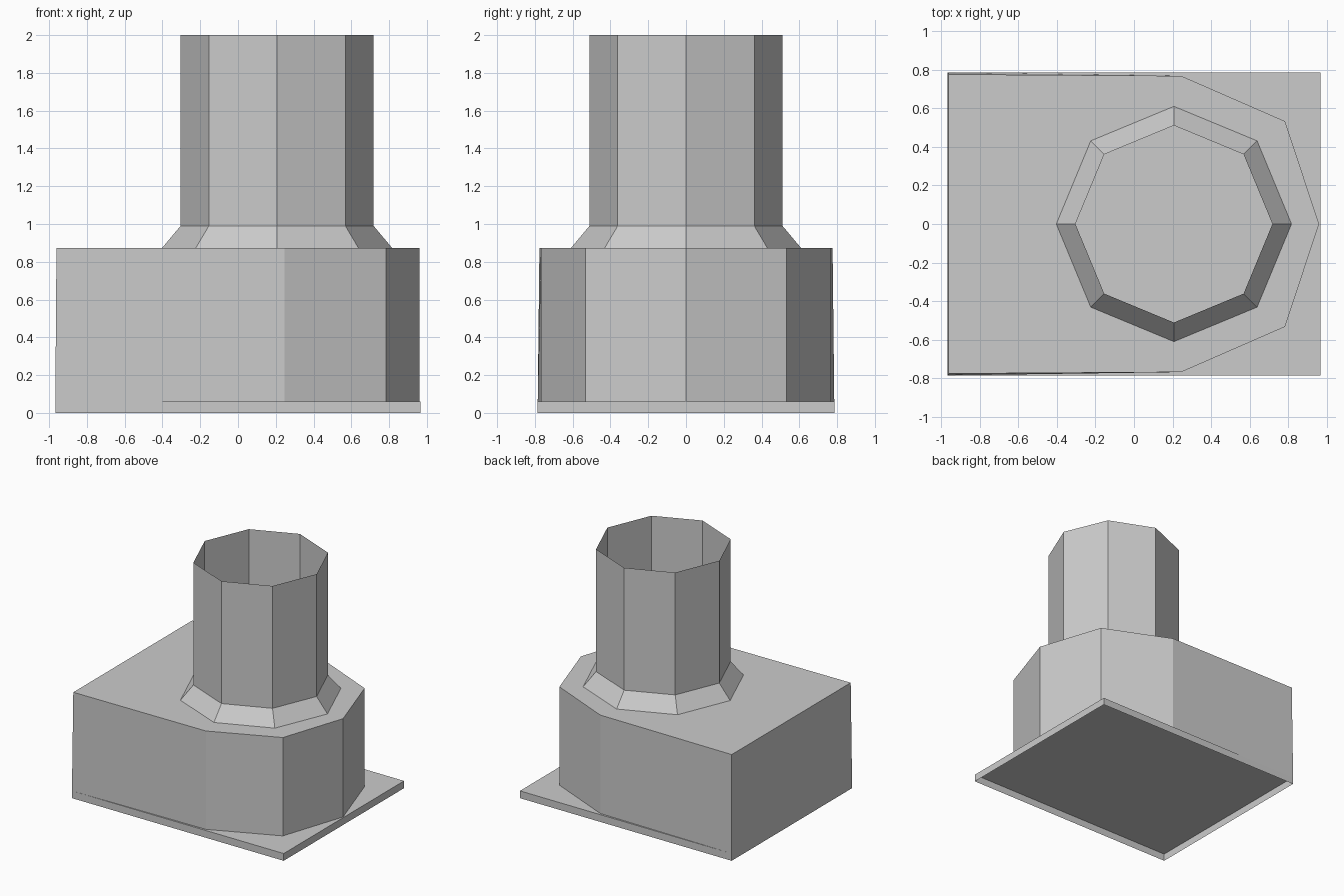
import bpy, bmesh, math

if "Cube" in bpy.data.objects:
    bpy.data.objects.remove(bpy.data.objects["Cube"])

grey = bpy.data.materials.new("plain grey")
grey.diffuse_color = (0.6, 0.6, 0.6, 1)
grey.use_nodes = True
grey.node_tree.nodes["Principled BSDF"].inputs["Base Color"].default_value = grey.diffuse_color


def loft(name, rings, cap_top=True):
    """Skin a stack of matching rings, open below, optionally closed on top."""
    bm = bmesh.new()
    loops = [[bm.verts.new(p) for p in ring] for ring in rings]
    n = len(loops[0])
    for low, high in zip(loops, loops[1:]):
        for i in range(n):
            j = (i + 1) % n
            bm.faces.new((low[i], low[j], high[j], high[i]))
    if cap_top:
        bm.faces.new(loops[-1])
    mesh = bpy.data.meshes.new(name)
    bm.to_mesh(mesh)
    bm.free()
    mesh.materials.append(grey)
    obj = bpy.data.objects.new(name, mesh)
    bpy.context.collection.objects.link(obj)
    return obj


def octagon(radius, z):
    return [(0.207 + radius * math.cos(i * math.pi / 4),
             radius * math.sin(i * math.pi / 4), z) for i in range(8)]


def body_outline(back_x, back_y, z):
    """Square at the -x end, faceted round at the +x end."""
    pts = [(back_x, -back_y), (0.245, -0.768), (0.783, -0.533), (0.96, 0),
           (0.783, 0.533), (0.245, 0.768), (back_x, back_y)]
    return [(x, y, z) for x, y in pts]


# thin rectangular base plate, hollow underneath
loft("base_plate", [[(-0.967, -0.785, z), (0.967, -0.785, z),
                     (0.967, 0.785, z), (-0.967, 0.785, z)] for z in (0, 0.06)])

# housing standing on the plate, flaring slightly toward the square end's foot
loft("housing", [body_outline(-0.967, 0.785, 0.06),
                 body_outline(-0.961, 0.776, 0.872)])

# sloped collar and open-topped, thin-walled pipe
loft("collar", [octagon(0.61, 0.872), octagon(0.511, 0.99)], False)
loft("pipe", [octagon(0.511, 0.99), octagon(0.511, 2.0)], False)
